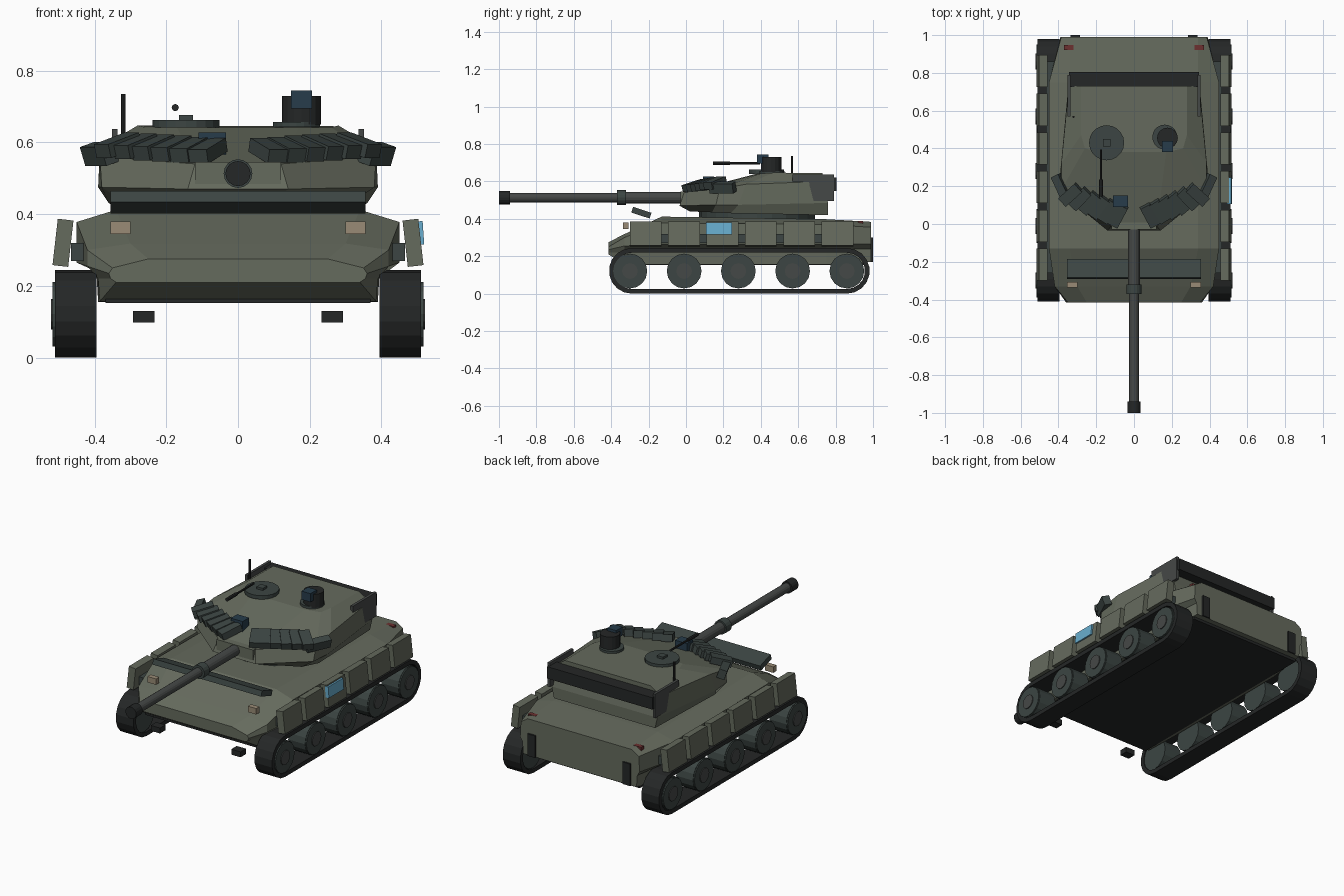
import bpy, bmesh
from math import radians, pi, sin, cos

if "Cube" in bpy.data.objects:
    bpy.data.objects.remove(bpy.data.objects["Cube"])


def mat(name, r, g, b):
    m = bpy.data.materials.new(name)
    m.diffuse_color = (r, g, b, 1)
    m.use_nodes = True
    m.node_tree.nodes["Principled BSDF"].inputs["Base Color"].default_value = m.diffuse_color
    return m


HULL = mat("hull_green", .13, .145, .11)
DARK = mat("dark_teal", .045, .06, .056)
STEEL = mat("gun_steel", .06, .065, .063)
BLACK = mat("black", .018, .02, .02)
GLASS = mat("dark_glass", .02, .045, .07)
BLUE = mat("blue_panel", .14, .42, .62)
TAN = mat("lamp_tan", .32, .26, .18)
RED = mat("lamp_red", .15, .03, .03)


def add(name, bm, m):
    bmesh.ops.recalc_face_normals(bm, faces=bm.faces)
    me = bpy.data.meshes.new(name)
    bm.to_mesh(me)
    bm.free()
    me.materials.append(m)
    ob = bpy.data.objects.new(name, me)
    bpy.context.collection.objects.link(ob)
    return ob


def box(name, x, y, z, m, rot=(0, 0, 0)):
    """Box from (min, max) ranges, turned about its centre (degrees)."""
    bm = bmesh.new()
    bmesh.ops.create_cube(bm, size=1)
    for v in bm.verts:
        v.co = [c * (r[1] - r[0]) for c, r in zip(v.co, (x, y, z))]
    ob = add(name, bm, m)
    ob.location = [(r[0] + r[1]) / 2 for r in (x, y, z)]
    ob.rotation_euler = [radians(a) for a in rot]
    return ob


def cyl(name, loc, r, depth, m, axis="Z", n=16, r2=None):
    bm = bmesh.new()
    bmesh.ops.create_cone(bm, cap_ends=True, segments=n, radius1=r,
                          radius2=r if r2 is None else r2, depth=depth)
    ob = add(name, bm, m)
    ob.location = loc
    ob.rotation_euler = {"X": (0, pi / 2, 0), "Y": (pi / 2, 0, 0), "Z": (0, 0, 0)}[axis]
    return ob


def loft(name, halves, m):
    """Skin through rings given as right-hand halves, mirrored over x."""
    bm = bmesh.new()
    rings = [[bm.verts.new(p) for p in h + [(-x, y, z) for x, y, z in reversed(h)]]
             for h in halves]
    n = len(rings[0])
    for a, b in zip(rings, rings[1:]):
        for i in range(n):
            j = (i + 1) % n
            bm.faces.new((a[i], a[j], b[j], b[i]))
    bm.faces.new(rings[0])
    bm.faces.new(rings[-1])
    return add(name, bm, m)


# Hull: cross-sections from nose to tail
sections = [
    (-.415, [(.34, .21), (.355, .22), (.36, .235), (.35, .25), (.25, .275)]),
    (-.33, [(.385, .157), (.39, .22), (.42, .255), (.42, .30), (.30, .318)]),
    (-.13, [(.39, .155), (.395, .24), (.45, .265), (.45, .378), (.34, .412)]),
    (.75, [(.39, .155), (.395, .24), (.45, .265), (.45, .37), (.34, .398)]),
    (.99, [(.37, .17), (.375, .24), (.39, .265), (.385, .355), (.34, .384)]),
]
loft("hull", [[(x, y, z) for x, z in pts] for y, pts in sections], HULL)
box("belly_plate", (-.37, .37), (-.34, .96), (.152, .17), BLACK)

# Turret: plan outlines from bottom to roof
loft("turret", [
    [(.10, .02, .44), (.32, .14, .435), (.36, .24, .43), (.33, .76, .42)],
    [(.14, -.035, .47), (.38, .16, .475), (.39, .28, .475), (.345, .76, .485)],
    [(.12, -.01, .54), (.385, .18, .56), (.385, .32, .585), (.345, .73, .60)],
    [(.17, .38, .642), (.26, .40, .642), (.28, .47, .647), (.28, .73, .645)],
], HULL)
cyl("turret_ring", (0, .38, .42), .31, .05, DARK, n=24)
box("mantlet", (-.12, .12), (-.03, .1), (.475, .545), HULL)
box("bustle_bar", (-.345, .345), (.725, .805), (.55, .62), BLACK)

# Gun
GUN_Z = .513
cyl("barrel", (0, -.46, GUN_Z), .026, 1.0, STEEL, "Y")
cyl("barrel_sleeve", (0, -.14, GUN_Z), .031, .36, STEEL, "Y")
cyl("barrel_collar", (0, -.345, GUN_Z), .04, .05, DARK, "Y")
cyl("muzzle", (0, -.97, GUN_Z), .035, .06, BLACK, "Y")

# Glacis plate
box("glacis_plate", (-.355, .355), (-.29, -.187), (.417, .449), DARK, (-18, 0, 0))


def track(side):
    """Hollow belt swept round the wheel line."""
    bm = bmesh.new()
    loops = []
    for x, r in ((.395, .122), (.51, .122), (.51, .097), (.395, .097)):
        loop = []
        for cy, start in ((.86, -pi / 2), (-.29, pi / 2)):
            for i in range(10):
                a = start + pi * i / 9
                loop.append(bm.verts.new((side * x, cy + r * cos(a), .122 + r * sin(a))))
        loops.append(loop)
    for a, b in zip(loops, loops[1:] + loops[:1]):
        for i in range(20):
            j = (i + 1) % 20
            bm.faces.new((a[i], a[j], b[j], b[i]))
    add("track", bm, BLACK)


for s in (-1, 1):
    def span(a, b):
        return tuple(sorted((s * a, s * b)))

    # Running gear
    track(s)
    for i in range(5):
        y = -.30 + .29 * i
        cyl("road_wheel", (s * .455, y, .121), .093, .11, DARK, "X")
        cyl("wheel_rim", (s * .512, y, .121), .09, .01, DARK, "X")
        cyl("wheel_hub", (s * .517, y, .121), .042, .01, STEEL, "X", 12)

    # Side skirts on a rail, splayed outwards at the bottom
    box("skirt_rail", span(.40, .465), (-.26, .86), (.27, .32), DARK)
    for i in range(6):
        y = -.215 + .205 * i
        box("skirt_panel", span(.466, .510), (y - .085, y + .085), (.255, .385), HULL,
            (0, -s * 6.5, 0))

    # Lamps, tow blocks and tail blocks
    box("headlamp", span(.30, .355), (-.337, -.307), (.345, .38), TAN)
    box("tow_block", span(.233, .293), (-.395, -.345), (.098, .13), BLACK)
    box("tail_lamp", span(.32, .37), (.92, .947), (.362, .388), RED)
    box("tail_block", span(.285, .335), (.975, 1.0), (.17, .30), BLACK)

    # Bustle side plates
    box("bustle_plate", span(.336, .352), (.57, .79), (.495, .637), STEEL)

    # Armour blocks fanned along the turret cheeks
    for i in range(6):
        x, y = .085 + .05 * i, .045 + .022 * i
        box("armour_block", (s * x - .03, s * x + .03), (y - .06, y + .06),
            (.557 + .003 * i, .597 + .003 * i), DARK, (16, 0, s * (28 + 4 * i)))
    box("cheek_plate", (s * .385 - .022, s * .385 + .022), (.125, .265),
        (.54, .595), DARK, (0, s * 18, -s * 25))

# Roof fittings
cyl("cupola", (-.145, .43, .652), .093, .022, DARK, n=20)
box("hatch_handle", (-.165, -.125), (.41, .45), (.66, .676), DARK)
cyl("machine_gun_barrel", (-.175, .27, .697), .006, .25, BLACK, "Y", 8)
cyl("machine_gun_jacket", (-.175, .19, .697), .01, .09, BLACK, "Y", 8)
cyl("sight_base", (.163, .46, .65), .066, .014, DARK, n=20)
cyl("sight_drum", (.177, .455, .69), .055, .08, BLACK)
box("sight_head", (.148, .207), (.38, .44), (.695, .745), GLASS)
box("gunner_sight", (-.11, -.033), (.09, .15), (.565, .627), GLASS)
cyl("antenna", (-.32, .567, .665), .006, .14, BLACK, n=8)

# Coloured panel on the right skirt only
box("blue_panel", (.495, .517), (.107, .246), (.315, .38), BLUE, (0, -4, 0))
